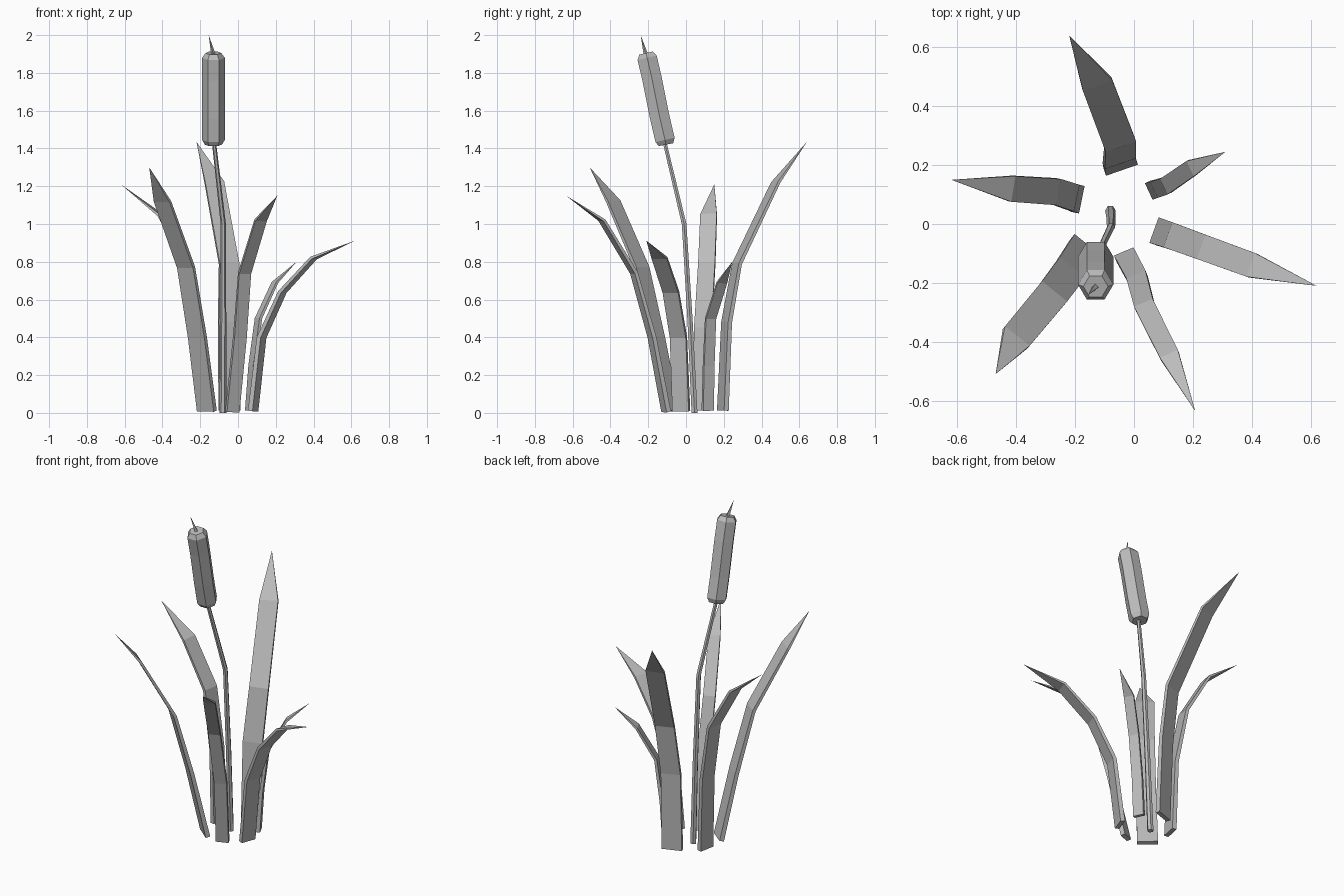
import bpy, bmesh, math
from mathutils import Vector

cube = bpy.data.objects.get("Cube")
if cube:
    bpy.data.objects.remove(cube, do_unlink=True)

grey = bpy.data.materials.new("plain_grey")
grey.use_nodes = True
grey.diffuse_color = (0.5, 0.5, 0.5, 1)
grey.node_tree.nodes["Principled BSDF"].inputs["Base Color"].default_value = (0.5, 0.5, 0.5, 1)


def loft(name, rings):
    """Skin a list of point rings; a one-point ring makes a tip."""
    bm = bmesh.new()
    rows = [[bm.verts.new(p) for p in ring] for ring in rings]
    for a, b in zip(rows, rows[1:]):
        n = len(a)
        for i in range(n):
            j = (i + 1) % n
            if len(b) == 1:
                bm.faces.new((a[i], a[j], b[0]))
            else:
                bm.faces.new((a[i], a[j], b[j], b[i]))
    for row in (rows[0], rows[-1]):
        if len(row) > 2:
            bm.faces.new(row)
    bmesh.ops.recalc_face_normals(bm, faces=bm.faces)
    mesh = bpy.data.meshes.new(name)
    bm.to_mesh(mesh)
    bm.free()
    mesh.materials.append(grey)
    obj = bpy.data.objects.new(name, mesh)
    bpy.context.collection.objects.link(obj)
    return obj


def tangent(path, i):
    return (path[min(i + 1, len(path) - 1)] - path[max(i - 1, 0)]).normalized()


def blade(name, side, width, points, thick=0.026):
    """Flat leaf of rectangular section, narrowing to a point."""
    path = [Vector(p) for p in points]
    side = Vector((*side, 0)).normalized()
    rings = []
    for i, p in enumerate(path[:-1]):
        t = tangent(path, i)
        w = (side - t * side.dot(t)).normalized()
        n = t.cross(w)
        taper = 1 - 0.12 * i / len(path)
        hw, ht = width / 2 * taper, thick / 2 * (1 - 0.15 * i)
        rings.append([p + w * hw + n * ht, p - w * hw + n * ht,
                      p - w * hw - n * ht, p + w * hw - n * ht])
    loft(name, rings + [[path[-1]]])


def tube(name, sides, points, radii):
    """Faceted tube along a path; a zero radius makes a tip."""
    path = [Vector(p) for p in points]
    rings = []
    for i, (p, r) in enumerate(zip(path, radii)):
        if r == 0:
            rings.append([p])
            continue
        t = tangent(path, i)
        u = (Vector((1, 0, 0)) - t * t.x).normalized()
        v = t.cross(u)
        angles = [math.tau * k / sides for k in range(sides)]
        rings.append([p + (u * math.cos(a) + v * math.sin(a)) * r for a in angles])
    loft(name, rings)


# Leaves around the stem
blade("back_leaf", (0.95, 0.33), 0.115,
      [(-0.045, 0.195, 0.012), (-0.05, 0.215, 0.48), (-0.047, 0.27, 0.79),
       (-0.125, 0.475, 1.22), (-0.22, 0.64, 1.435)])
blade("right_leaf", (0.2, 0.98), 0.095,
      [(-0.19, 0.085, 0.012), (-0.205, 0.09, 0.45), (-0.265, 0.11, 0.79),
       (-0.415, 0.12, 1.05), (-0.62, 0.15, 1.21)])
blade("front_right_leaf", (0.77, -0.63), 0.115,
      [(-0.165, -0.08, 0.01), (-0.215, -0.155, 0.4), (-0.275, -0.235, 0.77),
       (-0.4, -0.385, 1.12), (-0.47, -0.51, 1.3)])
blade("front_left_leaf", (0.92, 0.38), 0.072,
      [(-0.03, -0.105, 0.006), (0.01, -0.18, 0.4), (0.035, -0.275, 0.74),
       (0.12, -0.445, 1.02), (0.208, -0.635, 1.15)])
blade("left_leaf", (0.34, 0.94), 0.092,
      [(0.08, -0.025, 0.01), (0.125, -0.04, 0.4), (0.235, -0.08, 0.64),
       (0.4, -0.14, 0.82), (0.62, -0.21, 0.912)])
blade("back_left_leaf", (-0.42, 0.9), 0.062,
      [(0.06, 0.115, 0.012), (0.076, 0.12, 0.25), (0.108, 0.13, 0.5),
       (0.195, 0.19, 0.69), (0.31, 0.245, 0.8)], 0.022)

# Stem, seed head and the spike above it
tube("stem", 6,
     [(-0.08, 0.045, 0), (-0.078, 0.022, 0.48), (-0.078, -0.01, 1.0), (-0.128, -0.115, 1.44)],
     [0.018, 0.016, 0.014, 0.011])
tube("seed_head", 6,
     [(-0.13, -0.106, 1.42), (-0.13, -0.111, 1.445), (-0.13, -0.14, 1.57),
      (-0.13, -0.18, 1.77), (-0.13, -0.206, 1.88), (-0.13, -0.212, 1.905)],
     [0.045, 0.06, 0.06, 0.06, 0.06, 0.042])
tube("top_spike", 4,
     [(-0.13, -0.212, 1.895), (-0.155, -0.24, 2.0)], [0.012, 0])
